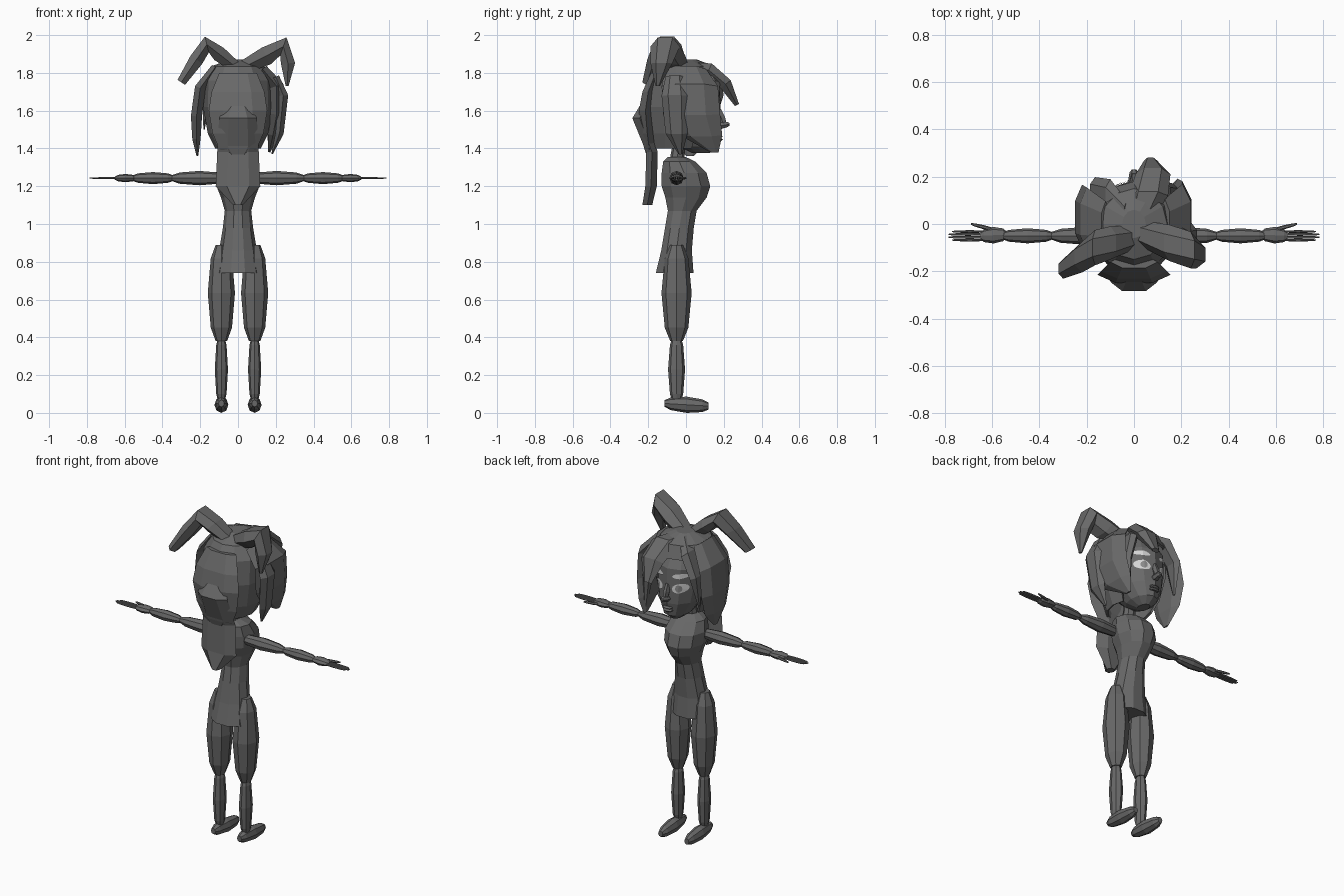
import bpy, bmesh, math
from mathutils import Vector
from mathutils.bvhtree import BVHTree

cube = bpy.data.objects.get("Cube")
if cube:
    bpy.data.objects.remove(cube, do_unlink=True)

X, Y, Z = Vector((1, 0, 0)), Vector((0, 1, 0)), Vector((0, 0, 1))
SIDES = ((1, "left"), (-1, "right"))


def material(name, value):
    mat = bpy.data.materials.new(name)
    mat.use_nodes = True
    colour = (value, value, value, 1)
    mat.diffuse_color = colour
    mat.node_tree.nodes["Principled BSDF"].inputs["Base Color"].default_value = colour
    return mat


GREY = material("dark grey", 0.14)
WHITE = material("eye white", 0.65)
IRIS = material("iris grey", 0.25)


def make(name, bm, mat):
    mesh = bpy.data.meshes.new(name)
    bm.to_mesh(mesh)
    bm.free()
    mesh.materials.append(mat)
    obj = bpy.data.objects.new(name, mesh)
    bpy.context.collection.objects.link(obj)
    return obj


def loft(name, rings, u, v=None, sides=8, cut=None):
    """Skin elliptical rings (centre, radius along u, radius across)."""
    bm = bmesh.new()
    centres = [Vector(ring[0]) for ring in rings]
    loops = []
    for i, (_, along, thick) in enumerate(rings):
        tangent = centres[min(i + 1, len(rings) - 1)] - centres[max(i - 1, 0)]
        across = v or tangent.cross(u).normalized()
        angles = [math.tau * k / sides for k in range(sides)]
        loops.append([bm.verts.new(centres[i] + u * along * math.cos(a)
                                   + across * thick * math.sin(a)) for a in angles])
    for lower, upper in zip(loops, loops[1:]):
        for k in range(sides):
            bm.faces.new((lower[k - 1], lower[k], upper[k], upper[k - 1]))
    bm.faces.new(loops[0])
    bm.faces.new(loops[-1])
    bmesh.ops.recalc_face_normals(bm, faces=bm.faces)
    if cut:
        unwanted = [face for face in bm.faces if cut(face.calc_center_median())]
        bmesh.ops.delete(bm, geom=unwanted, context="FACES")
    return make(name, bm, GREY)


def body(name, rings, sides, cut=None):
    """Stack of level rings (y, z, half width, half depth) on the centre plane."""
    return loft(name, [((0, y, z), w, d) for y, z, w, d in rings], X, Y, sides, cut)


def spindle(name, start, end, along, thick, u, v, sides=8):
    """Muscle-like segment, fullest in the middle and narrow at both joints."""
    start, end = Vector(start), Vector(end)
    rings = []
    for t, size in ((0, .42), (.14, .78), (.5, 1), (.86, .78), (1, .42)):
        rings.append((start.lerp(end, t), along * size, thick * size))
    return loft(name, rings, u, v, sides)


def lock(name, axis, width, thick, reach, *path):
    """Hair lock, broad above the middle; a reach near .8 ends in a sharp tip."""
    rings = []
    for i, point in enumerate(path):
        t = i / (len(path) - 1)
        size = math.sin(math.pi * (.2 + reach * t)) ** .7
        rings.append((point, width * size, thick * size))
    loft(name, rings, axis, sides=6)


# Torso with flared dress, and neck
body("dress", [
    (-.06, .74, .12, .105), (-.05, .86, .1, .085), (-.035, .98, .08, .08),
    (-.02, 1.07, .07, .08), (0, 1.14, .09, .115), (0, 1.2, .114, .135),
    (-.01, 1.27, .117, .125), (-.035, 1.33, .1, .09), (-.05, 1.355, .05, .05)], 10)
body("neck", [(-.05, 1.32, .045, .04), (-.04, 1.4, .035, .035), (-.02, 1.48, .04, .04)], 8)

# Limbs, mirrored
for s, tag in SIDES:
    leg, hand = s * .088, 1.243
    spindle(tag + "_thigh", (leg, -.05, .89), (leg, -.05, .38), .072, .08, X, Y)
    spindle(tag + "_calf", (leg, -.05, .41), (leg, -.05, .05), .035, .045, X, Y)
    spindle(tag + "_foot", (leg, -.113, .05), (leg, .12, .036), .037, .043, X, Z)
    spindle(tag + "_upper_arm", (s * .06, -.05, hand), (s * .35, -.05, hand), .038, .038, Y, Z)
    spindle(tag + "_forearm", (s * .34, -.05, hand), (s * .56, -.05, hand), .032, .032, Y, Z)
    spindle(tag + "_palm", (s * .54, -.045, hand), (s * .65, -.05, hand), .035, .022, Y, Z)
    spindle(tag + "_thumb", (s * .57, -.03, hand), (s * .69, 0, hand), .009, .008, Y, Z, 6)
    for k in range(4):
        y, tip = -.032 - k * .012, .793 - .015 * abs(k - 1.5)
        spindle(f"{tag}_finger_{k + 1}", (s * .62, y, hand), (s * tip, y, hand),
                .006, .006, Y, Z, 6)

# Head, nose and lips
head = body("head", [
    (.08, 1.375, .03, .045), (.065, 1.41, .075, .105), (.03, 1.49, .12, .155),
    (.02, 1.58, .14, .165), (.01, 1.7, .15, .17), (0, 1.8, .1, .12)], 12)
spindle("nose_bridge", (0, .165, 1.62), (0, .205, 1.51), .018, .025, X, Y, 6)
spindle("nose_tip", (0, .15, 1.515), (0, .23, 1.528), .024, .02, X, Z, 6)
for name, z in (("upper_lip", 1.463), ("lower_lip", 1.447)):
    spindle(name, (-.028, .172, z), (.028, .172, z), .024, .01, Y, Z, 6)

# Eyes and brows laid on the face surface
tree = BVHTree.FromPolygons([v.co for v in head.data.vertices],
                            [p.vertices for p in head.data.polygons])


def face_patch(name, x, z, width, height, lift, tilt, mat, sides=12):
    bm = bmesh.new()

    def point(px, pz):
        hit = tree.ray_cast(Vector((px, 1, pz)), -Y)[0]
        return bm.verts.new(hit + Y * lift)
    centre = point(x, z)
    rim = []
    for k in range(sides):
        angle = math.tau * k / sides
        dx = width * math.cos(angle)
        rim.append(point(x + dx, z + height * math.sin(angle) + tilt * dx))
    for k in range(sides):
        bm.faces.new((centre, rim[k], rim[k - 1]))
    make(name, bm, mat)


for s, tag in SIDES:
    face_patch(tag + "_eye", s * .07, 1.588, .04, .029, .005, s * .15, WHITE)
    face_patch(tag + "_iris", s * .067, 1.588, .017, .022, .008, 0, IRIS)
    face_patch(tag + "_brow", s * .072, 1.662, .042, .015, .005, s * .12, WHITE)

# Hair cap with an opening for the face
cap = body("hair_cap", [
    (0, 1.87, .05, .06), (0, 1.835, .14, .15), (-.01, 1.76, .18, .19),
    (-.02, 1.62, .185, .2), (-.03, 1.48, .16, .165), (-.04, 1.4, .12, .14)], 12,
    cut=lambda c: c.z < 1.41 or (c.y > .06 and c.z < 1.72))
shell = cap.modifiers.new("thickness", "SOLIDIFY")
shell.thickness = .012

# Hair down the back: a short tuft over a long flat panel
body("back_tuft", [
    (-.16, 1.8, .1, .03), (-.2, 1.7, .14, .035), (-.215, 1.6, .155, .04),
    (-.205, 1.48, .135, .04), (-.195, 1.4, .1, .03), (-.19, 1.33, .02, .01)], 6)
body("long_back_panel", [
    (-.21, 1.64, .06, .03), (-.245, 1.56, .1, .045), (-.18, 1.38, .11, .035),
    (-.185, 1.2, .118, .035), (-.205, 1.1, .025, .03)], 6)

# Hair locks around the head
lock("left_side_lock", Y, .155, .045, .78,
     (.13, 0, 1.82), (.205, .02, 1.73), (.205, .03, 1.58), (.185, .08, 1.47), (.165, .15, 1.38))
lock("left_rear_lock", Y, .07, .03, .78,
     (.2, -.06, 1.78), (.24, -.06, 1.68), (.22, -.05, 1.48), (.18, -.03, 1.37))
lock("right_side_lock", Y, .14, .035, .78,
     (-.12, 0, 1.83), (-.2, .02, 1.72), (-.22, .03, 1.57), (-.22, .03, 1.45), (-.215, .02, 1.36))
lock("front_fringe", X, .085, .045, .74,
     (.02, .02, 1.83), (.06, .12, 1.815), (.08, .21, 1.74), (.07, .27, 1.63))
lock("right_fringe", Y, .07, .03, .78,
     (-.03, .05, 1.85), (-.1, .12, 1.8), (-.165, .14, 1.68), (-.18, .13, 1.5))
lock("left_fringe", Y, .05, .03, .78,
     (.06, .08, 1.84), (.13, .13, 1.75), (.165, .13, 1.6), (.165, .155, 1.4))
lock("right_pigtail", Y, .075, .05, .66,
     (-.01, -.06, 1.83), (-.1, -.08, 1.9), (-.165, -.1, 1.95), (-.22, -.14, 1.87), (-.3, -.19, 1.75))
lock("left_pigtail", Y, .08, .06, .78,
     (.03, -.04, 1.83), (.15, -.08, 1.89), (.24, -.11, 1.94), (.265, -.13, 1.85), (.26, -.15, 1.73))
